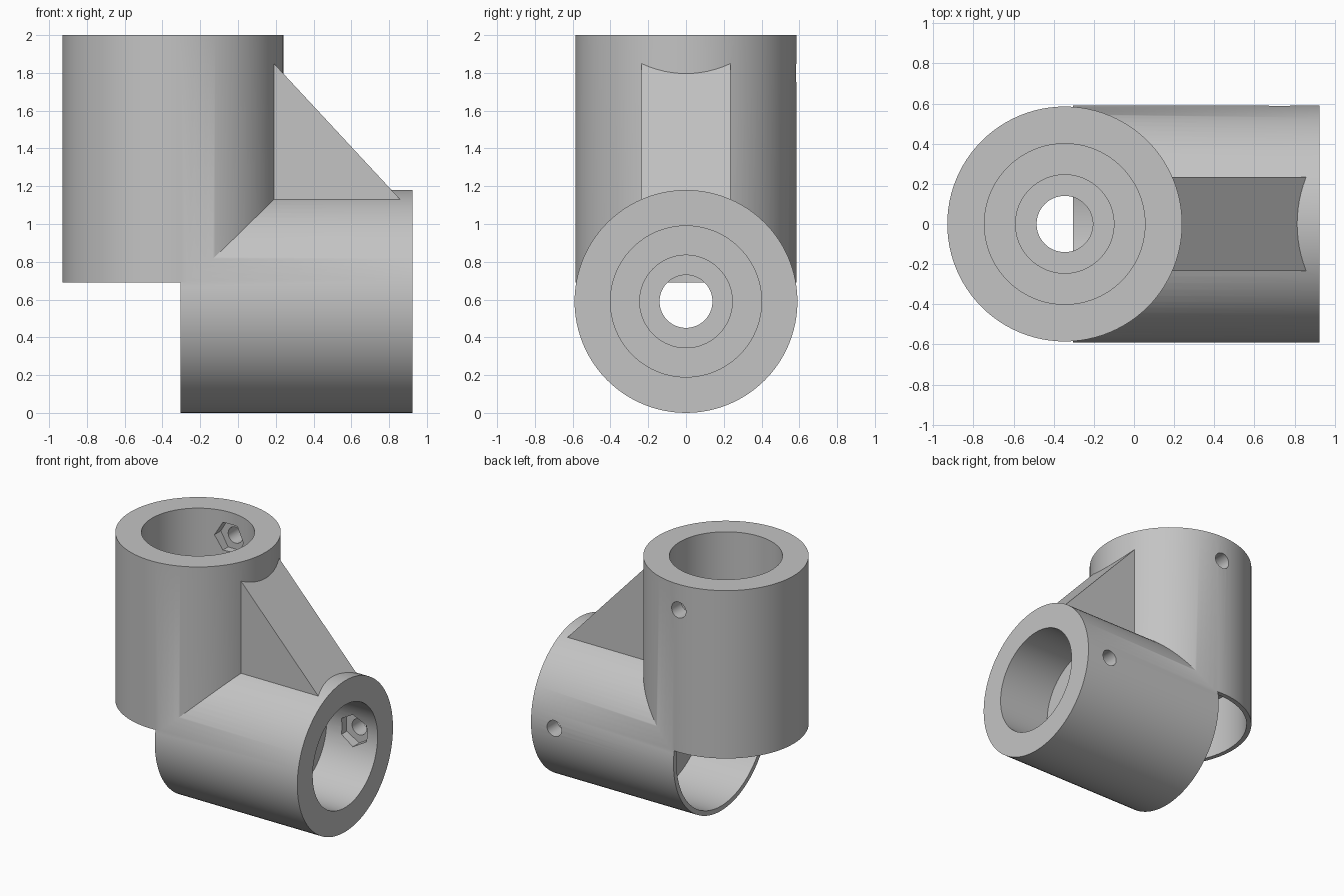
import bpy, bmesh
from math import cos, sin, pi, radians
from mathutils import Matrix

cube = bpy.data.objects.get("Cube")
if cube:
    bpy.data.objects.remove(cube, do_unlink=True)

grey = bpy.data.materials.new("light_grey")
grey.use_nodes = True
colour = (0.55, 0.55, 0.55, 1)
grey.diffuse_color = colour
for node in grey.node_tree.nodes:
    if node.type == 'BSDF_PRINCIPLED':
        node.inputs["Base Color"].default_value = colour


def finish(name, bm, matrix):
    bmesh.ops.transform(bm, matrix=matrix, verts=bm.verts)
    bmesh.ops.recalc_face_normals(bm, faces=bm.faces)
    mesh = bpy.data.meshes.new(name)
    bm.to_mesh(mesh)
    bm.free()
    mesh.materials.append(grey)
    obj = bpy.data.objects.new(name, mesh)
    bpy.context.collection.objects.link(obj)
    return obj


def lathe(name, profile, matrix, sides=96):
    """Closed solid turned from (radius, height) points."""
    bm = bmesh.new()
    rings = [[bm.verts.new((r * cos(2 * pi * i / sides), r * sin(2 * pi * i / sides), h))
              for i in range(sides)] for r, h in profile]
    for low, high in zip(rings, rings[1:]):
        for i in range(sides):
            j = (i + 1) % sides
            bm.faces.new((low[i], low[j], high[j], high[i]))
    bm.faces.new(rings[0][::-1])
    bm.faces.new(rings[-1])
    return finish(name, bm, matrix)


def prism(name, outline, half_width):
    """Outline in x and z, extruded along y."""
    bm = bmesh.new()
    face = bm.faces.new([bm.verts.new((x, -half_width, z)) for x, z in outline])
    grown = bmesh.ops.extrude_face_region(bm, geom=[face])["geom"]
    bmesh.ops.translate(bm, vec=(0, 2 * half_width, 0),
                        verts=[v for v in grown if isinstance(v, bmesh.types.BMVert)])
    return finish(name, bm, Matrix())


def combine(target, tool, operation):
    tool.hide_render = True
    mod = target.modifiers.new(tool.name, 'BOOLEAN')
    mod.operation = operation
    mod.solver = 'EXACT'
    mod.object = tool
    bpy.ops.object.select_all(action='DESELECT')
    bpy.context.view_layer.objects.active = target
    target.select_set(True)
    bpy.ops.object.modifier_apply(modifier=mod.name)
    bpy.data.objects.remove(tool, do_unlink=True)


upright = Matrix.Translation((-0.345, 0, 0))
level = Matrix.Translation((0, 0, 0.59)) @ Matrix.Rotation(pi / 2, 4, 'Y')

# Two tubes and the gusset between them
body = lathe("elbow_bracket", [(0.585, 0.69), (0.585, 2)], upright)
combine(body, lathe("level_tube", [(0.59, -0.305), (0.59, 0.925)], level), 'UNION')
gusset = [(0.1, 1.947), (0.1, 1.05), (0.86, 1.05), (0.86, 1.129)]
combine(body, prism("gusset", gusset, 0.235), 'UNION')


# Stepped bores: thin-walled cavity, through hole, counterbore, socket
def bore(name, cavity, start, stop, end, matrix):
    floor = end - 0.44
    steps = [(cavity, start), (cavity, stop), (0.14, stop), (0.14, floor - 0.14),
             (0.245, floor - 0.14), (0.245, floor), (0.4, floor), (0.4, end + 0.1)]
    combine(body, lathe(name, steps, matrix), 'DIFFERENCE')


bore("upright_bore", 0.55, 0.65, 1.15, 2, upright)
bore("level_bore", 0.553, -0.34, 0.2, 0.925, level)

# Bolt holes with hexagonal nut pockets in the back wall
for x, z, turn in ((-0.345, 1.8, 0), (0.725, 0.59, pi / 2)):
    across = (Matrix.Translation((x, 0, z)) @ Matrix.Rotation(-pi / 2, 4, 'X')
              @ Matrix.Rotation(turn, 4, 'Z'))
    combine(body, lathe("bolt_hole", [(0.062, 0.3), (0.062, 0.7)], across, 32), 'DIFFERENCE')
    combine(body, lathe("nut_pocket", [(0.125, 0.3), (0.125, 0.46)], across, 6), 'DIFFERENCE')

bpy.ops.object.select_all(action='DESELECT')
body.select_set(True)
bpy.context.view_layer.objects.active = body
bpy.ops.object.shade_smooth_by_angle(angle=radians(30))
